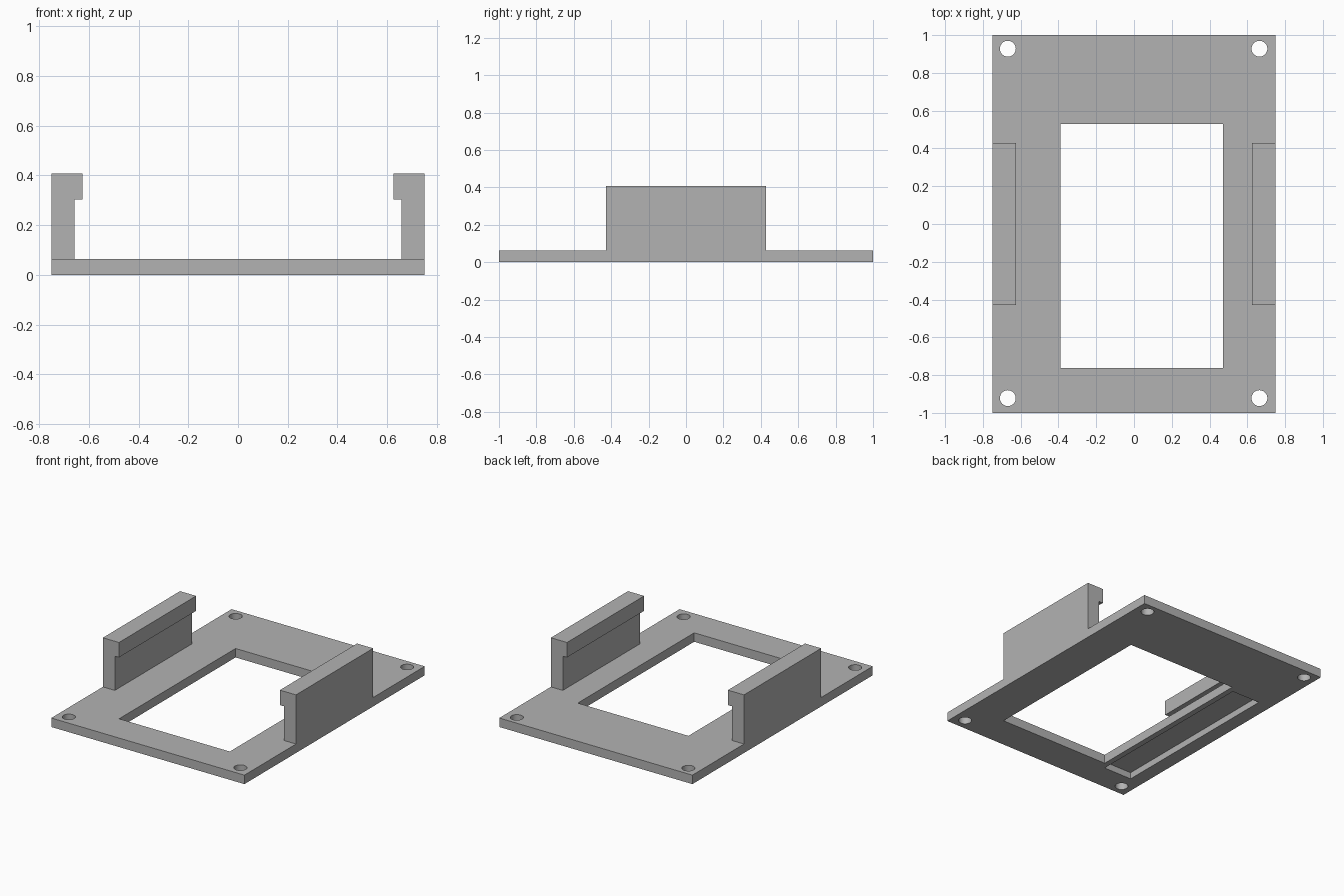
import bpy
import bmesh
from mathutils import Matrix, Vector

default = bpy.data.objects.get("Cube")
if default:
    bpy.data.objects.remove(default, do_unlink=True)

PLATE_TOP = 0.063

grey = bpy.data.materials.new("plain grey")
grey.use_nodes = True
colour = (0.45, 0.45, 0.45, 1)
grey.diffuse_color = colour
grey.node_tree.nodes["Principled BSDF"].inputs["Base Color"].default_value = colour


def add_object(name, bm):
    bmesh.ops.recalc_face_normals(bm, faces=bm.faces)
    mesh = bpy.data.meshes.new(name)
    bm.to_mesh(mesh)
    bm.free()
    mesh.materials.append(grey)
    obj = bpy.data.objects.new(name, mesh)
    bpy.context.collection.objects.link(obj)
    return obj


def box(name, low, high):
    low, high = Vector(low), Vector(high)
    bm = bmesh.new()
    bmesh.ops.create_cube(bm, size=1, matrix=Matrix.Translation((low + high) / 2)
                          @ Matrix.Diagonal((*(high - low), 1)))
    return add_object(name, bm)


def cylinder(name, x, y, radius):
    bm = bmesh.new()
    bmesh.ops.create_cone(bm, cap_ends=True, segments=40, radius1=radius, radius2=radius,
                          depth=1, matrix=Matrix.Translation((x, y, 0)))
    return add_object(name, bm)


def cut(target, cutter):
    # Apply the cut at once and discard the cutter
    cutter.hide_render = True
    mod = target.modifiers.new("cut", "BOOLEAN")
    mod.operation = "DIFFERENCE"
    mod.solver = "EXACT"
    mod.object = cutter
    bpy.context.view_layer.objects.active = target
    bpy.ops.object.modifier_apply(modifier=mod.name)
    bpy.data.objects.remove(cutter, do_unlink=True)


def clip(name, side):
    # Hooked profile extruded along y
    profile = [(0.75, PLATE_TOP), (0.75, 0.408), (0.625, 0.408),
               (0.625, 0.303), (0.657, 0.303), (0.657, PLATE_TOP)]
    bm = bmesh.new()
    face = bm.faces.new([bm.verts.new((side * x, -0.428, z)) for x, z in profile])
    extruded = bmesh.ops.extrude_face_region(bm, geom=[face])["geom"]
    verts = [v for v in extruded if isinstance(v, bmesh.types.BMVert)]
    bmesh.ops.translate(bm, verts=verts, vec=(0, 0.856, 0))
    return add_object(name, bm)


# Base plate with window, shallow underside slot and corner screw holes
plate = box("base_plate", (-0.75, -1, 0), (0.75, 1, PLATE_TOP))
cut(plate, box("window_cutter", (-0.39, -0.762, -1), (0.47, 0.53, 1)))
cut(plate, box("slot_cutter", (-0.65, -0.81, -1), (-0.43, 0.49, 0.046)))
for x in (-0.668, 0.664):
    for y in (-0.922, 0.928):
        cut(plate, cylinder("screw_hole_cutter", x, y, 0.042))

# Side clips
clip("left_clip", 1)
clip("right_clip", -1)

# Smooth only the round hole walls
for obj in bpy.context.selected_objects:
    obj.select_set(False)
plate.select_set(True)
bpy.context.view_layer.objects.active = plate
bpy.ops.object.shade_smooth_by_angle()
